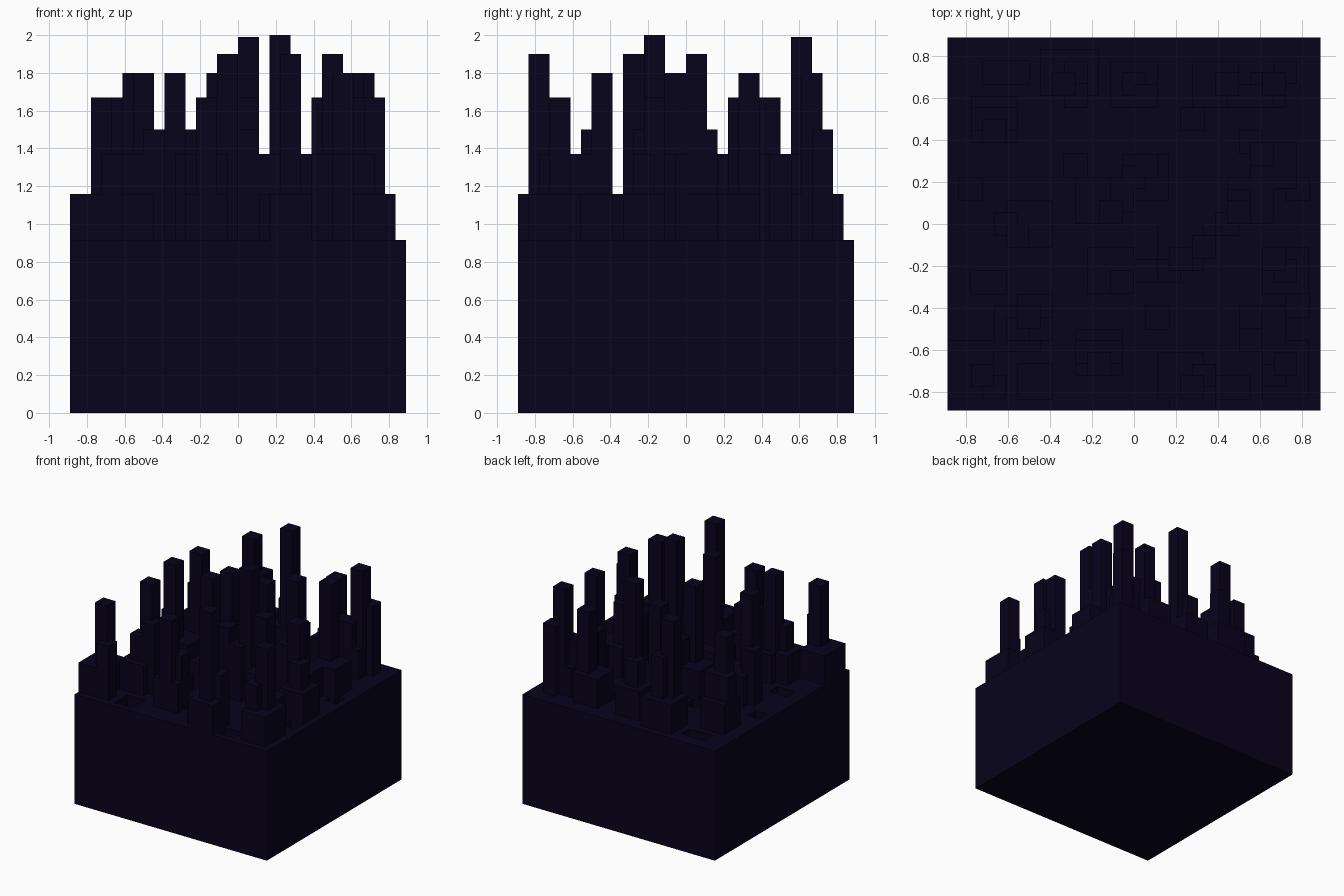
import bpy, bmesh, random

if "Cube" in bpy.data.objects:
    bpy.data.objects.remove(bpy.data.objects["Cube"])

random.seed(7)
N = 32
HALF = 0.89
CELL = 2 * HALF / N
DECK = 0.915

mat = bpy.data.materials.new("midnight")
mat.diffuse_color = (0.0025, 0.001, 0.0115, 1)
mat.use_nodes = True
mat.node_tree.nodes["Principled BSDF"].inputs["Base Color"].default_value = mat.diffuse_color

# Skyline limits along x and y as (cells, height) runs
X_RUNS = [(2, 1.16), (3, 1.67), (3, 1.8), (1, 1.5), (2, 1.8), (1, 1.5), (1, 1.67),
          (1, 1.8), (2, 1.9), (2, 1.99), (1, 1.37), (2, 2.0), (1, 1.9), (1, 1.37),
          (1, 1.67), (2, 1.9), (3, 1.8), (1, 1.67), (1, 1.16), (1, DECK)]
Y_RUNS = [(1, 1.16), (2, 1.9), (2, 1.67), (1, 1.37), (1, 1.5), (2, 1.8), (1, 1.16),
          (2, 1.9), (2, 2.0), (2, 1.8), (2, 1.9), (1, 1.5), (1, 1.37), (1, 1.67),
          (2, 1.8), (2, 1.67), (1, 1.37), (2, 1.99), (1, 1.8), (1, 1.5), (1, 1.16),
          (1, DECK)]
cap_x = [h for n, h in X_RUNS for _ in range(n)]
cap_y = [h for n, h in Y_RUNS for _ in range(n)]

# High towers: lower cell corner (x, y) and roof height, each two cells wide
TOWERS = [(19, 12, 2.0), (16, 26, 1.99), (20, 1, 1.9), (14, 10, 1.9), (24, 16, 1.9),
          (9, 27, 1.8), (27, 27, 1.8), (26, 21, 1.8), (25, 7, 1.8), (6, 7, 1.8),
          (5, 14, 1.8), (13, 16, 1.8), (3, 23, 1.67), (23, 27, 1.67), (27, 12, 1.67),
          (12, 3, 1.67), (2, 2, 1.67), (16, 20, 1.67), (28, 3, 1.67)]
# Companion towers that step down beside the high ones
STEPS = [(28, 28, 1.5), (7, 6, 1.5), (10, 28, 1.5), (24, 17, 1.5), (18, 11, 1.37),
         (21, 13, 1.37), (25, 5, 1.37), (13, 4, 1.37), (14, 18, 1.37), (4, 24, 1.37)]
# Pits sunk in the deck: x, y, width, depth in cells
PITS = [(6, 1, 3, 3), (23, 1, 3, 2), (29, 18, 2, 2), (3, 28, 4, 2), (2, 10, 3, 2),
        (1, 18, 2, 2), (29, 8, 2, 2), (20, 24, 2, 2), (10, 20, 2, 2), (17, 7, 2, 2)]

height = [[DECK] * N for _ in range(N)]


def raise_block(x, y, w, d, h):
    """Raise a rectangle of cells where the skyline limits allow it."""
    if x < 0 or y < 0 or x + w > N or y + d > N:
        return
    if max(h - c for c in cap_x[x:x + w] + cap_y[y:y + d]) > 0.001:
        return
    for i in range(x, x + w):
        for j in range(y, y + d):
            height[i][j] = max(height[i][j], h)


for x, y, w, d in PITS:
    for i in range(x, x + w):
        for j in range(y, y + d):
            height[i][j] = DECK - 0.2

# Podiums, stepped neighbours and high towers
for x, y in [(0, 1), (19, 0), (27, 1), (9, 27)]:
    raise_block(x, y, 4, 4, 1.16)
raise_block(26, 26, 3, 3, 1.16)
raise_block(6, 8, 3, 2, 1.16)
for x, y, h in TOWERS:
    raise_block(x, y, 2, 2, h)
    px, py = x - random.randint(0, 2), y - random.randint(0, 2)
    if (x, y) != (27, 27):
        raise_block(px, py, 4, 4, 1.16)
    dx, dy = random.choice([(-1, 1), (1, -1), (1, 1), (-1, -1)])
    raise_block(x + dx, y + dy, 2, 2, 1.37)
for x, y, h in STEPS:
    raise_block(x, y, 2, 2, h)
# Low filler buildings
for _ in range(12):
    x, y = random.randint(1, 28), random.randint(1, 28)
    h = random.choice([1.16, 1.37, 1.5])
    w = 3 if h == 1.16 else 2
    if all(abs(height[i][j] - DECK) < 0.001 for i in range(x, x + w) for j in range(y, y + w)):
        raise_block(x, y, w, w, h)


def pos(i):
    return -HALF + i * CELL


def build(name, top, floor, keep_roof, closed):
    """Mesh the stepped solid between floor and the top function."""
    bm = bmesh.new()

    def quad(*pts):
        bm.faces.new([bm.verts.new(p) for p in pts])

    for i in range(N):
        for j in range(N):
            h = top(i, j)
            x0, x1, y0, y1 = pos(i), pos(i + 1), pos(j), pos(j + 1)
            if keep_roof(i, j):
                quad((x0, y0, h), (x1, y0, h), (x1, y1, h), (x0, y1, h))
            sides = [(-1, 0, x0, y1, x0, y0), (1, 0, x1, y0, x1, y1),
                     (0, -1, x0, y0, x1, y0), (0, 1, x1, y1, x0, y1)]
            for di, dj, ax, ay, bx, by in sides:
                a, b = i + di, j + dj
                low = top(a, b) if 0 <= a < N and 0 <= b < N else floor
                if h > low + 0.001:
                    quad((ax, ay, low), (bx, by, low), (bx, by, h), (ax, ay, h))
    if closed:
        quad((-HALF, HALF, floor), (HALF, HALF, floor), (HALF, -HALF, floor), (-HALF, -HALF, floor))
    bmesh.ops.remove_doubles(bm, verts=bm.verts[:], dist=0.0001)
    me = bpy.data.meshes.new(name)
    bm.to_mesh(me)
    bm.free()
    me.materials.append(mat)
    ob = bpy.data.objects.new(name, me)
    bpy.context.collection.objects.link(ob)


# Solid plinth with pits, then the buildings standing on it
build("plinth", lambda i, j: min(height[i][j], DECK), 0.0,
      lambda i, j: height[i][j] <= DECK + 0.001, True)
build("buildings", lambda i, j: max(height[i][j], DECK), DECK,
      lambda i, j: height[i][j] > DECK + 0.001, False)
